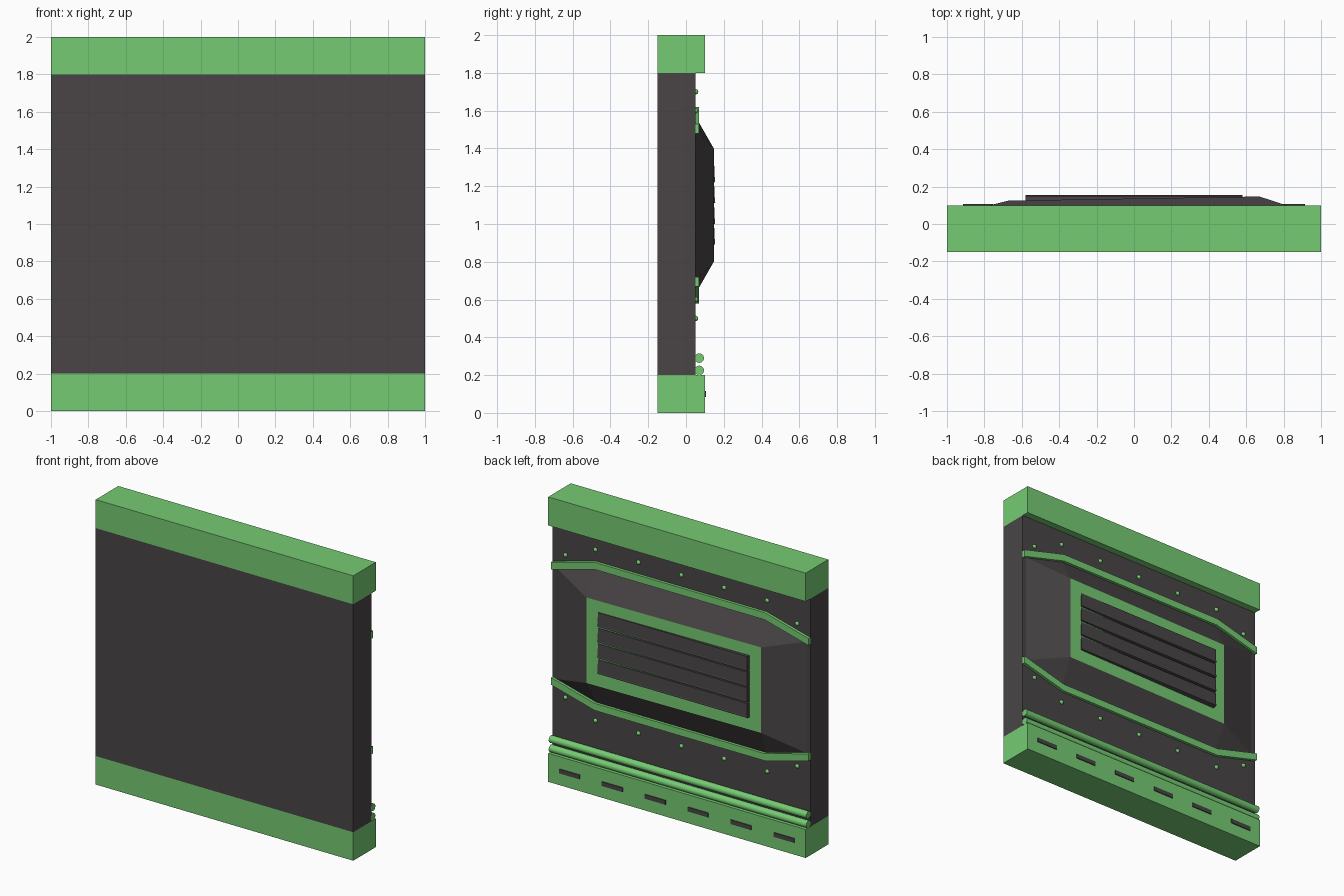
import bpy, bmesh, math

if "Cube" in bpy.data.objects:
    bpy.data.objects.remove(bpy.data.objects["Cube"])


def make_material(name, rgb):
    m = bpy.data.materials.new(name)
    m.diffuse_color = (*rgb, 1)
    m.use_nodes = True
    m.node_tree.nodes["Principled BSDF"].inputs["Base Color"].default_value = m.diffuse_color
    return m


GREEN = make_material("green_paint", (0.18, 0.60, 0.17))
DARK = make_material("dark_metal", (0.068, 0.060, 0.064))


def mesh_object(name, verts, faces, *mats):
    me = bpy.data.meshes.new(name)
    me.from_pydata(verts, [], faces)
    bm = bmesh.new()
    bm.from_mesh(me)
    bmesh.ops.recalc_face_normals(bm, faces=bm.faces)
    bm.to_mesh(me)
    bm.free()
    for m in mats:
        me.materials.append(m)
    ob = bpy.data.objects.new(name, me)
    bpy.context.collection.objects.link(ob)
    return ob


def prism(name, outline, lo, hi, axis, mat):
    """Extrude a 2D outline along x (outline is y,z) or y (outline is x,z)."""
    n = len(outline)
    place = (lambda a, b, t: (t, a, b)) if axis == "x" else (lambda a, b, t: (a, t, b))
    verts = [place(a, b, t) for t in (lo, hi) for a, b in outline]
    faces = [tuple(range(n)), tuple(range(n, 2 * n))]
    faces += [(i, (i + 1) % n, n + (i + 1) % n, n + i) for i in range(n)]
    return mesh_object(name, verts, faces, mat)


def box(name, x, y, z, mat):
    return prism(name, [(y[0], z[0]), (y[1], z[0]), (y[1], z[1]), (y[0], z[1])], *x, "x", mat)


# Wall slab with top and bottom beams
box("wall_panel", (-1, 1), (-0.15, 0.05), (0.2, 1.8), DARK)
box("bottom_beam", (-1, 1), (-0.15, 0.1), (0, 0.2), GREEN)
box("top_beam", (-1, 1), (-0.15, 0.1), (1.8, 2), GREEN)

# Raised hull: flat eight-sided base rising to a slightly slanted green face
base = [(0.97, 1.49), (0.66, 1.57), (-0.66, 1.57), (-0.97, 1.49),
        (-0.97, 0.71), (-0.66, 0.63), (0.66, 0.63), (0.97, 0.71)]
front = [(0.67, 0.147, 1.4), (-0.67, 0.125, 1.4), (-0.67, 0.125, 0.8), (0.67, 0.147, 0.8)]
hull = mesh_object(
    "raised_hull", [(x, 0.05, z) for x, z in base] + front,
    [(8, 9, 10, 11), (1, 2, 9, 8), (5, 6, 11, 10), (0, 1, 8), (2, 3, 9),
     (4, 5, 10), (6, 7, 11), (3, 4, 10, 9), (7, 0, 8, 11)], DARK, GREEN)
hull.data.polygons[0].material_index = 1

# Louvred vent with overlapping slats
for i in range(4):
    z = 0.88 + 0.11 * i
    prism(f"vent_slat_{i + 1}", [(0.115, z), (0.155, z + 0.012), (0.153, z + 0.022),
                                 (0.149, z + 0.11), (0.115, z + 0.11)], -0.58, 0.58, "x", DARK)

# Bent trims and bolts, mirrored about z = 1.1
for side, s in (("upper", 1), ("lower", -1)):
    def h(z):
        return 1.1 + s * (z - 1.1)
    path = [(-1, 1.48), (-0.66, 1.57), (0.66, 1.57), (1, 1.48)]
    outline = [(x, h(z)) for x, z in path] + [(x, h(z + 0.05)) for x, z in reversed(path)]
    prism(f"{side}_trim", outline, 0.045, 0.07, "y", GREEN)
    for i, x in enumerate((-0.9, -0.667, -0.333, 0, 0.333, 0.667, 0.9)):
        bpy.ops.mesh.primitive_uv_sphere_add(segments=16, ring_count=8, radius=0.015,
                                             location=(x, 0.05, h(1.6 if abs(x) > 0.8 else 1.7)))
        bolt = bpy.context.object
        bolt.name = f"{side}_bolt_{i + 1}"
        bolt.data.materials.append(GREEN)
        bpy.ops.object.shade_smooth()

# Two pipes above the bottom beam
for i, z in enumerate((0.225, 0.29)):
    bpy.ops.mesh.primitive_cylinder_add(vertices=24, radius=0.025, depth=2,
                                        location=(0, 0.07, z), rotation=(0, math.pi / 2, 0))
    pipe = bpy.context.object
    pipe.name = f"pipe_{i + 1}"
    pipe.data.materials.append(GREEN)
    bpy.ops.object.shade_smooth_by_angle()

# Dark inserts along the bottom beam
for i in range(6):
    x = -0.833 + i / 3
    box(f"beam_insert_{i + 1}", (x - 0.08, x + 0.08), (0.09, 0.106), (0.085, 0.115), DARK)
